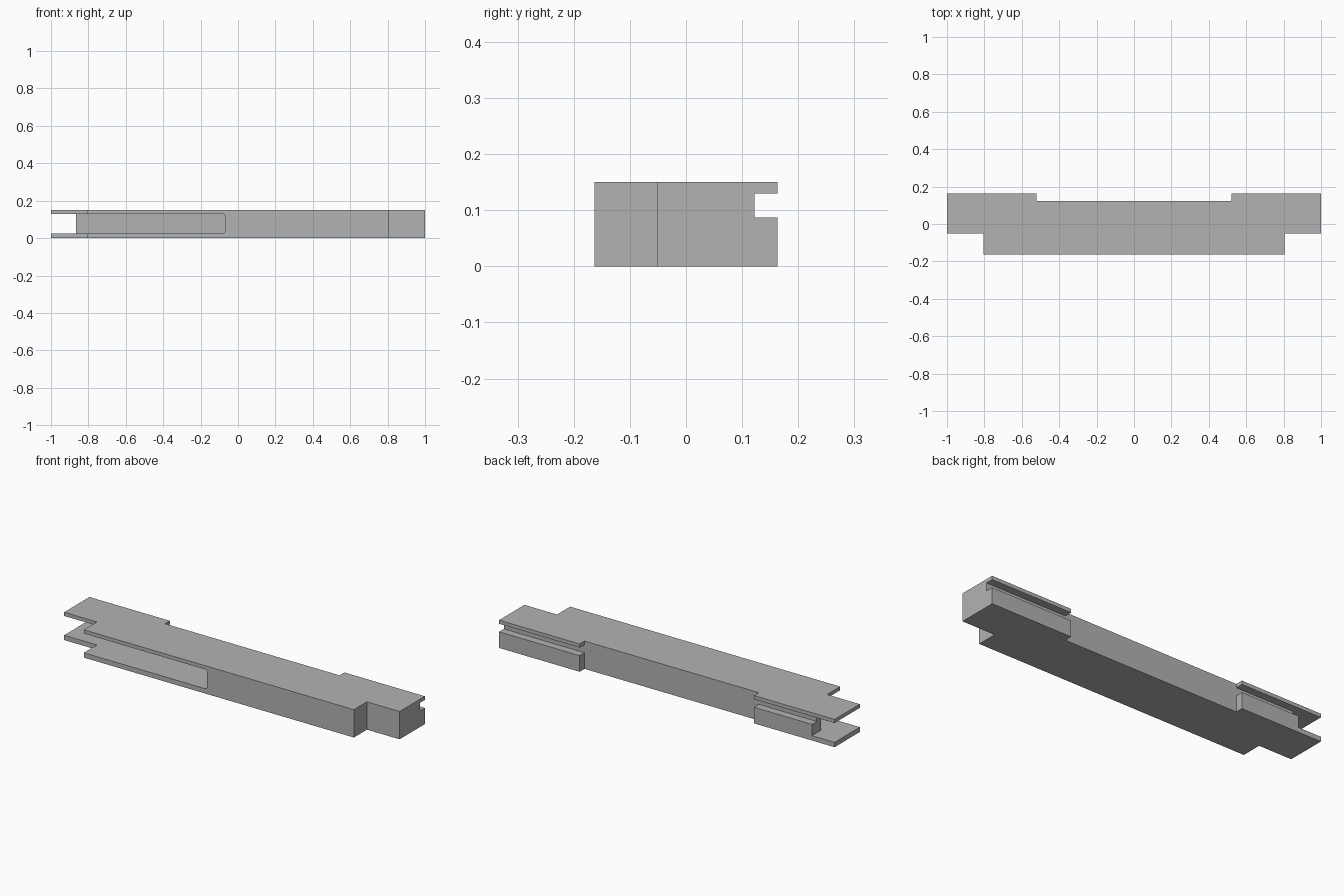
import bpy
import bmesh

old = bpy.data.objects.get("Cube")
if old:
    bpy.data.objects.remove(old, do_unlink=True)

grey = bpy.data.materials.new("plain grey")
grey.use_nodes = True
colour = (0.45, 0.45, 0.45, 1)
grey.diffuse_color = colour
grey.node_tree.nodes["Principled BSDF"].inputs["Base Color"].default_value = colour


def prism(name, points, offset):
    """Extrude a flat outline into a closed solid."""
    bm = bmesh.new()
    face = bm.faces.new([bm.verts.new(p) for p in points])
    grown = bmesh.ops.extrude_face_region(bm, geom=[face])["geom"]
    bmesh.ops.translate(bm, vec=offset, verts=[v for v in grown if isinstance(v, bmesh.types.BMVert)])
    bmesh.ops.recalc_face_normals(bm, faces=bm.faces)
    mesh = bpy.data.meshes.new(name)
    bm.to_mesh(mesh)
    bm.free()
    mesh.materials.append(grey)
    obj = bpy.data.objects.new(name, mesh)
    bpy.context.collection.objects.link(obj)
    return obj


def box(name, x, y, z):
    corners = [(x[0], y[0], z[0]), (x[1], y[0], z[0]), (x[1], y[1], z[0]), (x[0], y[1], z[0])]
    return prism(name, corners, (0, 0, z[1] - z[0]))


def cut(target, cutter):
    cutter.hide_render = True
    cutter.hide_set(True)
    cutter.display_type = 'WIRE'
    mod = target.modifiers.new(cutter.name, 'BOOLEAN')
    mod.operation = 'DIFFERENCE'
    mod.solver = 'EXACT'
    mod.object = cutter
    bpy.context.view_layer.objects.active = target
    bpy.ops.object.modifier_apply(modifier=mod.name)
    bpy.data.objects.remove(cutter, do_unlink=True)


# Stepped bar, mirrored from one half of its plan outline
half = [(0.805, -0.163), (0.805, -0.052), (1, -0.052), (1, 0.163), (0.52, 0.163), (0.52, 0.122)]
outline = half + [(-x, y) for x, y in reversed(half)]
bar = prism("stepped_bar", [(x, y, 0) for x, y in outline], (0, 0, 0.15))

# Groove along the back tabs
cut(bar, box("back_groove", (-1.1, 1.1), (0.122, 0.3), (0.087, 0.13)))

# Deep front pocket with softened inner corners
low, high, end, r = 0.026, 0.13, -0.07, 0.01
profile = [(-1.1, low), (end - r, low), (end - 0.3 * r, low + 0.3 * r), (end, low + r),
           (end, high - r), (end - 0.3 * r, high - 0.3 * r), (end - r, high), (-1.1, high)]
cut(bar, prism("front_pocket", [(x, -0.3, z) for x, z in profile], (0, 0.386, 0)))

# Open end between the two plates
cut(bar, box("open_end", (-1.1, -0.865), (-0.4, 0.4), (low, high)))
